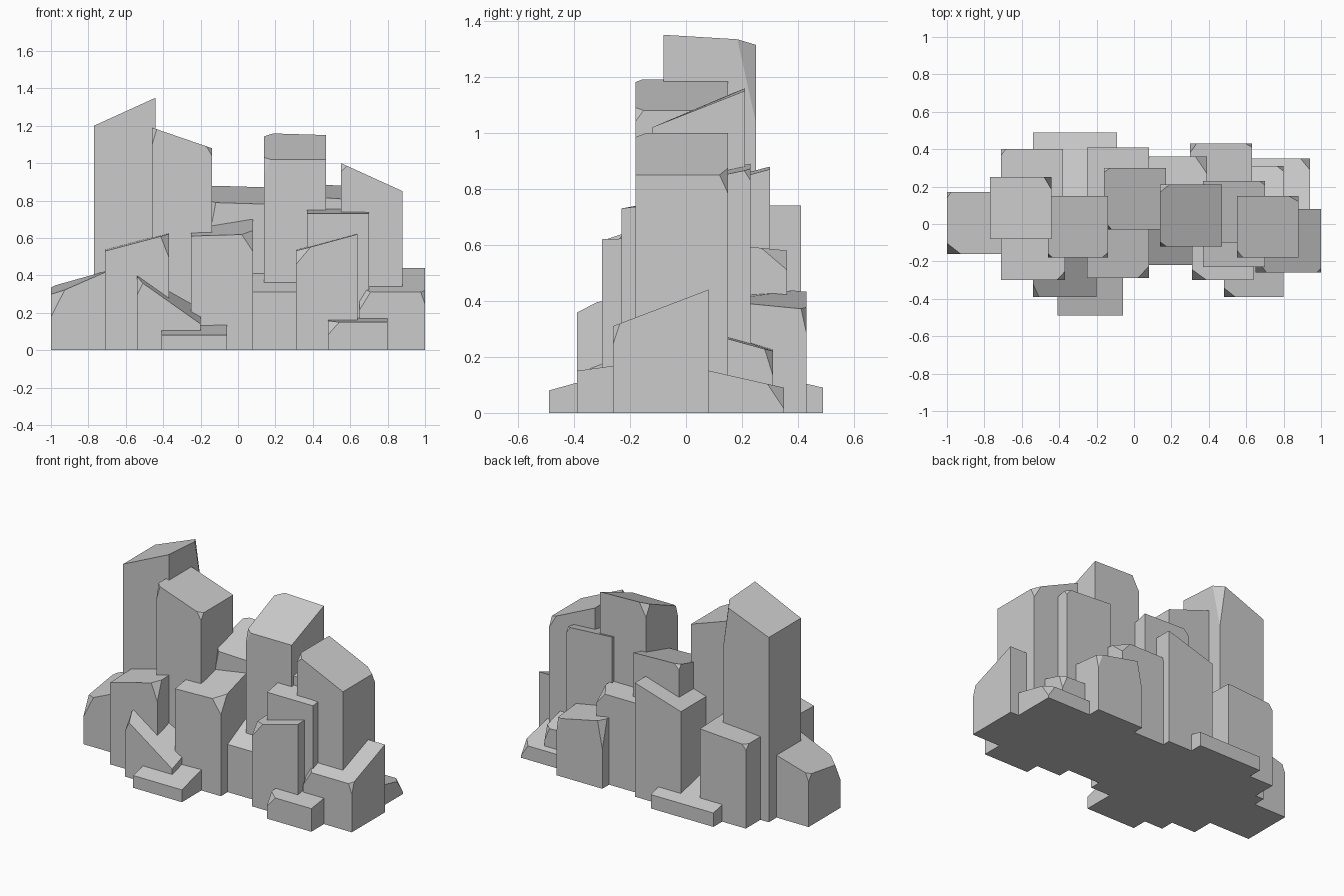
import bpy, bmesh, random
from mathutils import Vector

if "Cube" in bpy.data.objects:
    bpy.data.objects.remove(bpy.data.objects["Cube"])

random.seed(7)


def column(name, x0, x1, y0, y1, fl, fr, bl, br, chips=2):
    """Upright rock block; fl, fr, bl, br are the corner heights (front/back, left/right)."""
    bm = bmesh.new()
    plan = [(x0, y0, fl), (x1, y0, fr), (x1, y1, br), (x0, y1, bl)]
    low = [bm.verts.new((x, y, 0)) for x, y, h in plan]
    top = [bm.verts.new((x, y, h)) for x, y, h in plan]
    bm.faces.new(low[::-1])
    bm.faces.new(top)
    for i in range(4):
        j = (i + 1) % 4
        bm.faces.new((low[i], low[j], top[j], top[i]))
    # broken corners: slice small wedges off the upper end and down the uprights
    height = max(fl, fr, bl, br)
    cx, cy = (x0 + x1) / 2, (y0 + y1) / 2
    for x, y, h in random.sample(plan, chips):
        out = Vector(((1 if x > cx else -1) * random.uniform(0.5, 1.3),
                      (1 if y > cy else -1) * random.uniform(0.5, 1.3),
                      random.uniform(0.15, 0.8))).normalized()
        depth = min(random.uniform(0.015, 0.04), height * 0.2)
        bmesh.ops.bisect_plane(bm, geom=bm.verts[:] + bm.edges[:] + bm.faces[:],
                               plane_co=Vector((x, y, h)) - out * depth,
                               plane_no=out, clear_outer=True)
        bmesh.ops.holes_fill(bm, edges=[e for e in bm.edges if e.is_boundary])
    bmesh.ops.recalc_face_normals(bm, faces=bm.faces[:])
    mesh = bpy.data.meshes.new(name)
    bm.to_mesh(mesh)
    bm.free()
    obj = bpy.data.objects.new(name, mesh)
    bpy.context.collection.objects.link(obj)
    return obj


# Tall left spires
column("tallest_spire", -0.77, -0.44, -0.08, 0.25, 1.20, 1.35, 1.20, 1.33, 1)
column("second_spire", -0.46, -0.14, -0.18, 0.15, 1.19, 1.08, 1.19, 1.08)

# Central and right spires
column("central_back_column", -0.16, 0.17, -0.03, 0.30, 0.79, 0.78, 0.88, 0.87)
column("central_spire", 0.14, 0.47, -0.12, 0.21, 1.02, 1.02, 1.16, 1.15)
column("right_spire", 0.55, 0.88, -0.18, 0.15, 1.00, 0.85, 1.00, 0.85)
column("right_back_spire", 0.37, 0.70, -0.10, 0.23, 0.82, 0.80, 0.89, 0.87)

# Front columns, left to right
column("left_end_block", -1.00, -0.68, -0.16, 0.17, 0.29, 0.43, 0.34, 0.43)
column("front_left_column", -0.71, -0.37, -0.30, 0.05, 0.53, 0.62, 0.54, 0.63)
column("front_wedge", -0.54, -0.20, -0.39, -0.10, 0.38, 0.14, 0.44, 0.25, 1)
column("front_low_slab", -0.41, -0.06, -0.49, -0.20, 0.08, 0.08, 0.15, 0.16, 1)
column("front_middle_column", -0.25, 0.08, -0.29, 0.04, 0.61, 0.62, 0.66, 0.72)
column("front_recess_block", 0.05, 0.33, -0.22, 0.05, 0.31, 0.31, 0.45, 0.45, 0)
column("front_right_column", 0.31, 0.64, -0.30, 0.03, 0.53, 0.62, 0.54, 0.63)
column("inner_right_column", 0.37, 0.70, -0.23, 0.10, 0.73, 0.73, 0.79, 0.77, 1)
column("right_end_block", 0.65, 1.00, -0.26, 0.08, 0.31, 0.31, 0.44, 0.44)
column("front_right_slab", 0.48, 0.80, -0.39, -0.10, 0.15, 0.15, 0.19, 0.19, 1)

# Back columns
column("back_left_column", -0.71, -0.38, 0.10, 0.40, 0.54, 0.57, 0.54, 0.56)
column("back_middle_column", -0.25, 0.08, 0.10, 0.41, 0.64, 0.74, 0.64, 0.74, 1)
column("back_low_slab", -0.54, -0.09, 0.15, 0.49, 0.17, 0.17, 0.09, 0.09, 1)
column("back_recess_column", 0.06, 0.39, 0.05, 0.36, 0.61, 0.61, 0.58, 0.58)
column("back_right_column", 0.30, 0.63, 0.12, 0.43, 0.42, 0.40, 0.44, 0.37)
column("back_right_block", 0.48, 0.80, 0.02, 0.31, 0.32, 0.30, 0.23, 0.22)
column("back_right_slab", 0.60, 0.94, 0.04, 0.35, 0.16, 0.16, 0.09, 0.09, 1)
